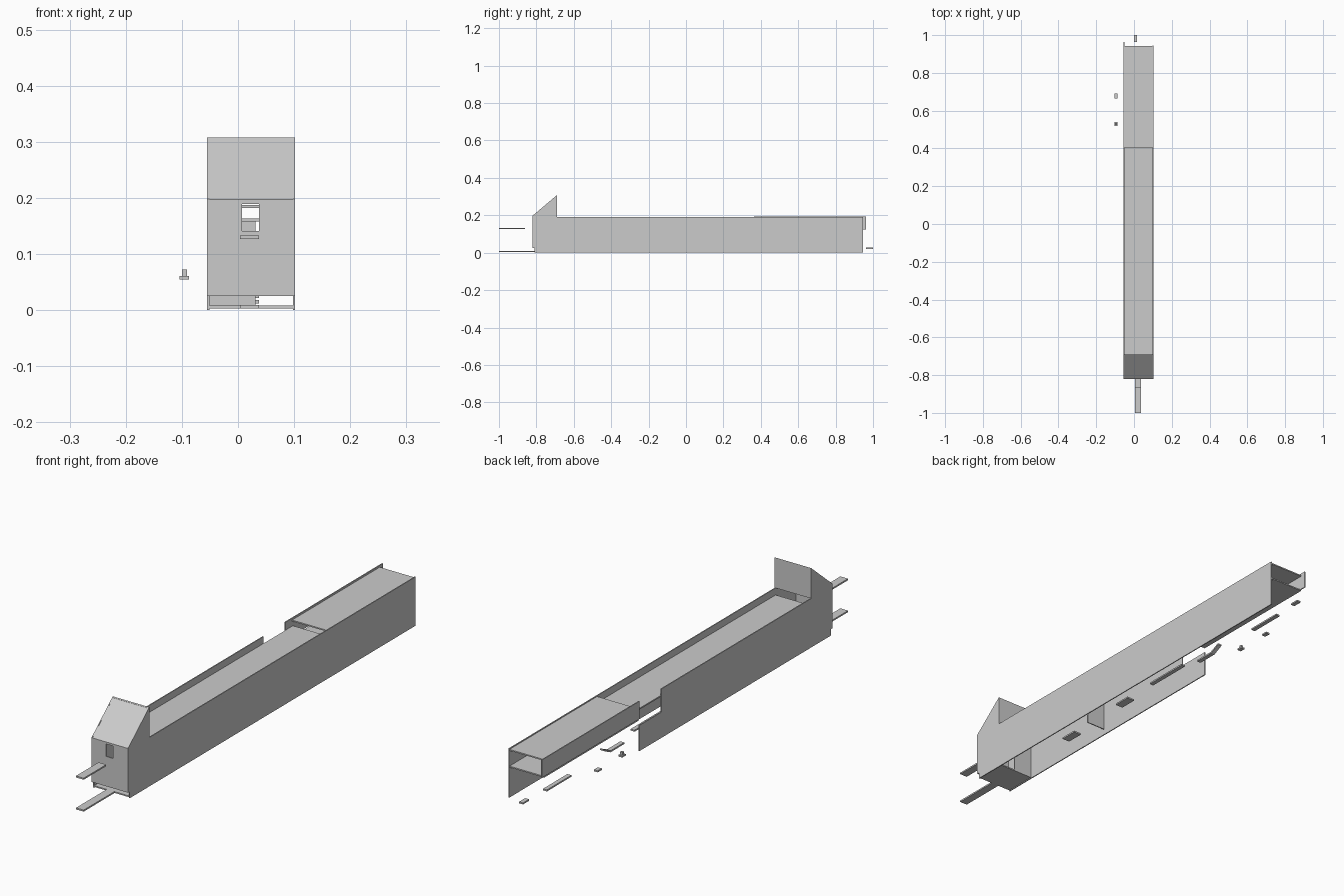
import bpy, bmesh

grey = bpy.data.materials.new("plain_grey")
grey.diffuse_color = (0.6, 0.6, 0.6, 1)
T = 0.004                      # sheet thickness
XL, XR = -0.055, 0.102         # outer faces of the body


def finish(bm, name):
    bmesh.ops.recalc_face_normals(bm, faces=bm.faces)
    me = bpy.data.meshes.new(name)
    bm.to_mesh(me)
    bm.free()
    me.materials.append(grey)
    ob = bpy.data.objects.new(name, me)
    bpy.context.collection.objects.link(ob)
    return ob


def extrude_x(name, profile, x0, x1):
    """Extrude a (y, z) outline along x."""
    bm = bmesh.new()
    f = bm.faces.new([bm.verts.new((x0, y, z)) for y, z in profile])
    r = bmesh.ops.extrude_face_region(bm, geom=[f])
    vs = [v for v in r["geom"] if isinstance(v, bmesh.types.BMVert)]
    bmesh.ops.translate(bm, verts=vs, vec=(x1 - x0, 0, 0))
    return finish(bm, name)


def box(name, x, y, z):
    return extrude_x(name, [(y[0], z[0]), (y[1], z[0]), (y[1], z[1]), (y[0], z[1])], *x)


# Side walls: both rise to a sloped head at the front
head = [(-0.69, 0.19), (-0.69, 0.308), (-0.82, 0.198), (-0.82, 0.025), (-0.81, 0.025), (-0.81, 0)]
extrude_x("right_wall", head + [(0.945, 0), (0.945, 0.19)], XR - T, XR)
extrude_x("left_wall", head + [(0.364, 0), (0.364, 0.10), (0.23, 0.10), (0.23, 0.19)], XL, XL + T)
box("left_rear_wall", (XL, XL + T), (0.364, 0.963), (0.125, 0.194))

# Head: back plate, sloped roof and front wall framing a small window
xi = (XL + T, XR - T)
box("head_back", xi, (-0.69 - T, -0.69), (0.19, 0.305))
extrude_x("head_roof", [(-0.82, 0.197), (-0.69, 0.308), (-0.69, 0.302), (-0.82, 0.191)], *xi)
fy = (-0.82, -0.82 + T)
box("front_wall_left", (xi[0], 0.007), fy, (0.025, 0.197))
box("front_wall_right", (0.037, xi[1]), fy, (0.025, 0.197))
box("front_wall_sill", (0.007, 0.037), fy, (0.025, 0.141))
box("front_wall_lintel", (0.007, 0.037), fy, (0.189, 0.197))

# Decks and floor
box("front_deck", xi, (-0.69, 0.41), (0.158, 0.163))
box("rear_deck", xi, (0.405, 0.943), (0.182, 0.187))
box("rear_shelf", xi, (0.364, 0.943), (0.117, 0.122))
box("front_floor", xi, (-0.81, -0.68), (0.003, 0.008))

# Inner partitions
for i, y in enumerate((-0.68, -0.24)):
    box(f"partition_{i}", (xi[0], 0.031), (y - T, y), (0.008 if i == 0 else 0.024, 0.158))

# Loose strips ahead of the front wall
box("upper_front_strip", (0.004, 0.037), (-1.0, -0.862), (0.127, 0.133))
box("lower_front_strip", (0.004, 0.037), (-1.0, -0.81), (0.003, 0.009))

# Strips and tabs along the underside
box("rear_tab", (0, 0.017), (0.963, 1.0), (0.021, 0.027))
box("rear_strip", (-0.008, 0.009), (0.715, 0.865), (0.022, 0.028))
extrude_x("bent_strip", [(0.39, 0.025), (0.475, 0.025), (0.515, 0.045), (0.515, 0.051),
                         (0.472, 0.031), (0.39, 0.031)], -0.008, 0.009)
box("middle_strip", (0.004, 0.021), (0.12, 0.31), (0.039, 0.045))
box("tab_middle", (0.004, 0.037), (-0.065, 0.005), (0.022, 0.028))
box("tab_front", (0.004, 0.037), (-0.385, -0.315), (0.012, 0.018))

# Small blocks beside the left wall
box("side_tab", (-0.104, -0.087), (0.665, 0.69), (0.055, 0.061))
box("side_block_base", (-0.104, -0.087), (0.518, 0.54), (0.055, 0.061))
box("side_block_top", (-0.1, -0.091), (0.524, 0.534), (0.061, 0.072))
